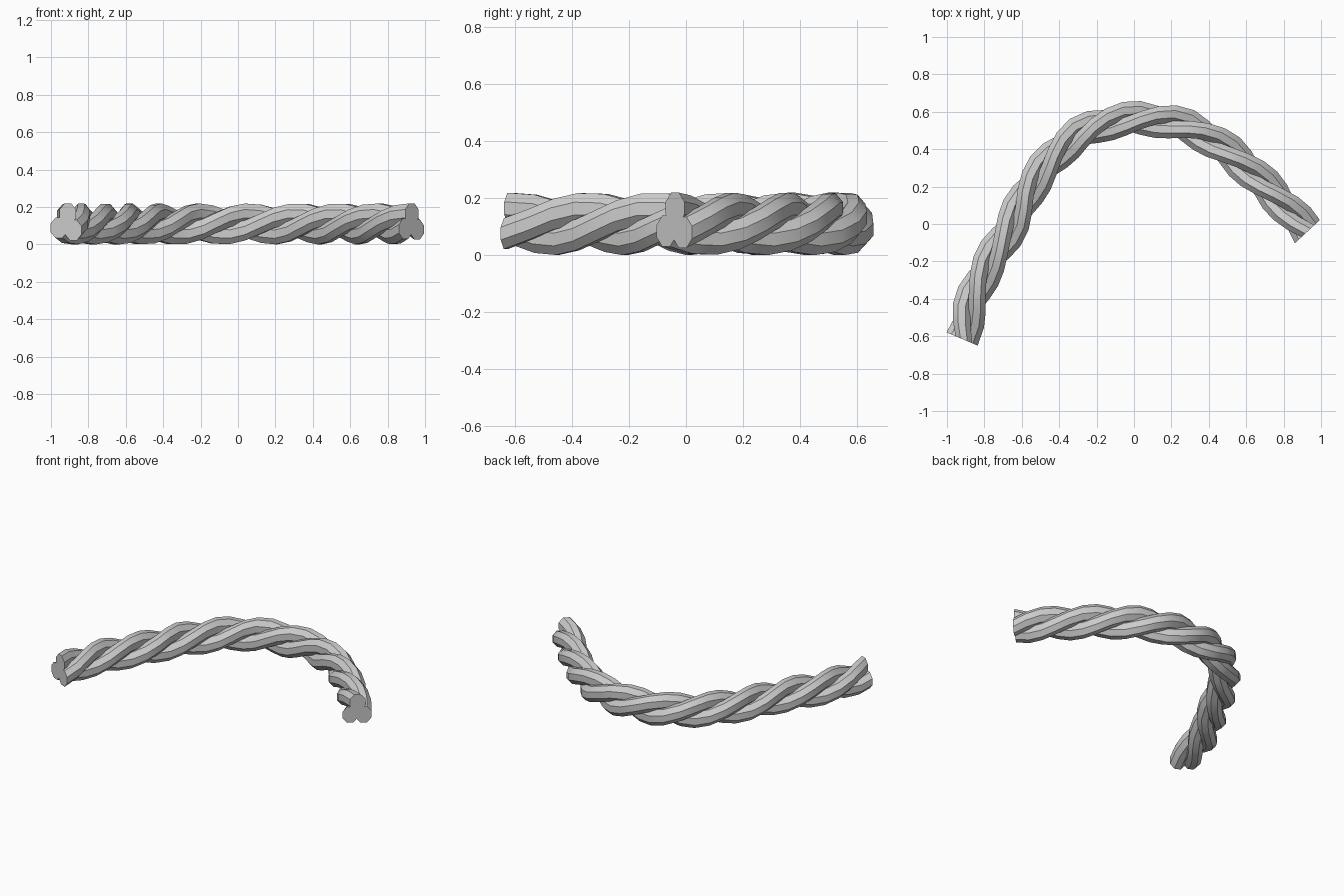
import bpy, bmesh, math
from mathutils import Vector
from mathutils.geometry import interpolate_bezier

if "Cube" in bpy.data.objects:
    bpy.data.objects.remove(bpy.data.objects["Cube"])

# Bent centre line of the rope (plan view)
PATH = [(-.916, -.616), (-.865, -.41), (-.78, -.22), (-.667, -.03), (-.555, .19), (-.41, .38),
        (-.24, .508), (0, .562), (.25, .532), (.45, .427), (.61, .295), (.775, .13), (.928, -.04)]
Z = .11
TURNS, RINGS, SIDES = 10 / 3 + .03, 32, 8
START = math.radians(-8)
OFFSET, RADIUS, SQUASH = .0555, .0585, .89


def dense_path():
    p = [Vector((x, y, Z)) for x, y in PATH]
    tan = [(p[min(i + 1, len(p) - 1)] - p[max(i - 1, 0)]) / 2 for i in range(len(p))]
    tan[0], tan[-1] = p[1] - p[0], p[-1] - p[-2]
    out = []
    for i in range(len(p) - 1):
        out += interpolate_bezier(p[i], p[i] + tan[i] / 3, p[i + 1] - tan[i + 1] / 3, p[i + 1], 20)[:-1]
    return out + [p[-1]]


def resample(pts, n):
    lens = [0]
    for a, b in zip(pts, pts[1:]):
        lens.append(lens[-1] + (b - a).length)
    out, j = [], 0
    for k in range(n + 1):
        s = lens[-1] * k / n
        while j < len(pts) - 2 and lens[j + 1] < s:
            j += 1
        out.append(pts[j].lerp(pts[j + 1], (s - lens[j]) / (lens[j + 1] - lens[j])))
    return out


centre = resample(dense_path(), RINGS)


def strand(name, phase):
    bm = bmesh.new()
    rings = []
    for i, c in enumerate(centre):
        t = (centre[min(i + 1, RINGS)] - centre[max(i - 1, 0)]).normalized()
        if i == 0:
            t = Vector((.39, .92, 0)).normalized()
        elif i == RINGS:
            t = Vector((.68, -.73, 0)).normalized()
        up = Vector((0, 0, 1))
        side = up.cross(t) * SQUASH
        # left-handed lay; the octagon itself stays upright
        a = phase + TURNS * math.tau * i / RINGS
        mid = c + (up * math.cos(a) + side * math.sin(a)) * OFFSET
        ring = []
        for k in range(SIDES):
            b = math.tau * (k + .5) / SIDES
            ring.append(bm.verts.new(mid + (up * math.cos(b) + side * math.sin(b)) * RADIUS))
        rings.append(ring)
    for r0, r1 in zip(rings, rings[1:]):
        for k in range(SIDES):
            m = (k + 1) % SIDES
            bm.faces.new((r0[k], r0[m], r1[m], r1[k]))
    # end caps
    bm.faces.new(rings[0])
    bm.faces.new(rings[-1])
    bmesh.ops.recalc_face_normals(bm, faces=bm.faces)
    me = bpy.data.meshes.new(name)
    bm.to_mesh(me)
    bm.free()
    ob = bpy.data.objects.new(name, me)
    bpy.context.collection.objects.link(ob)
    # facets stay crisp along the strand, smooth lengthwise
    bpy.ops.object.select_all(action='DESELECT')
    bpy.context.view_layer.objects.active = ob
    ob.select_set(True)
    bpy.ops.object.shade_smooth_by_angle(angle=math.radians(30))


# Three twisted strands
for n in range(3):
    strand(f"rope_strand_{n + 1}", START + n * math.tau / 3)
